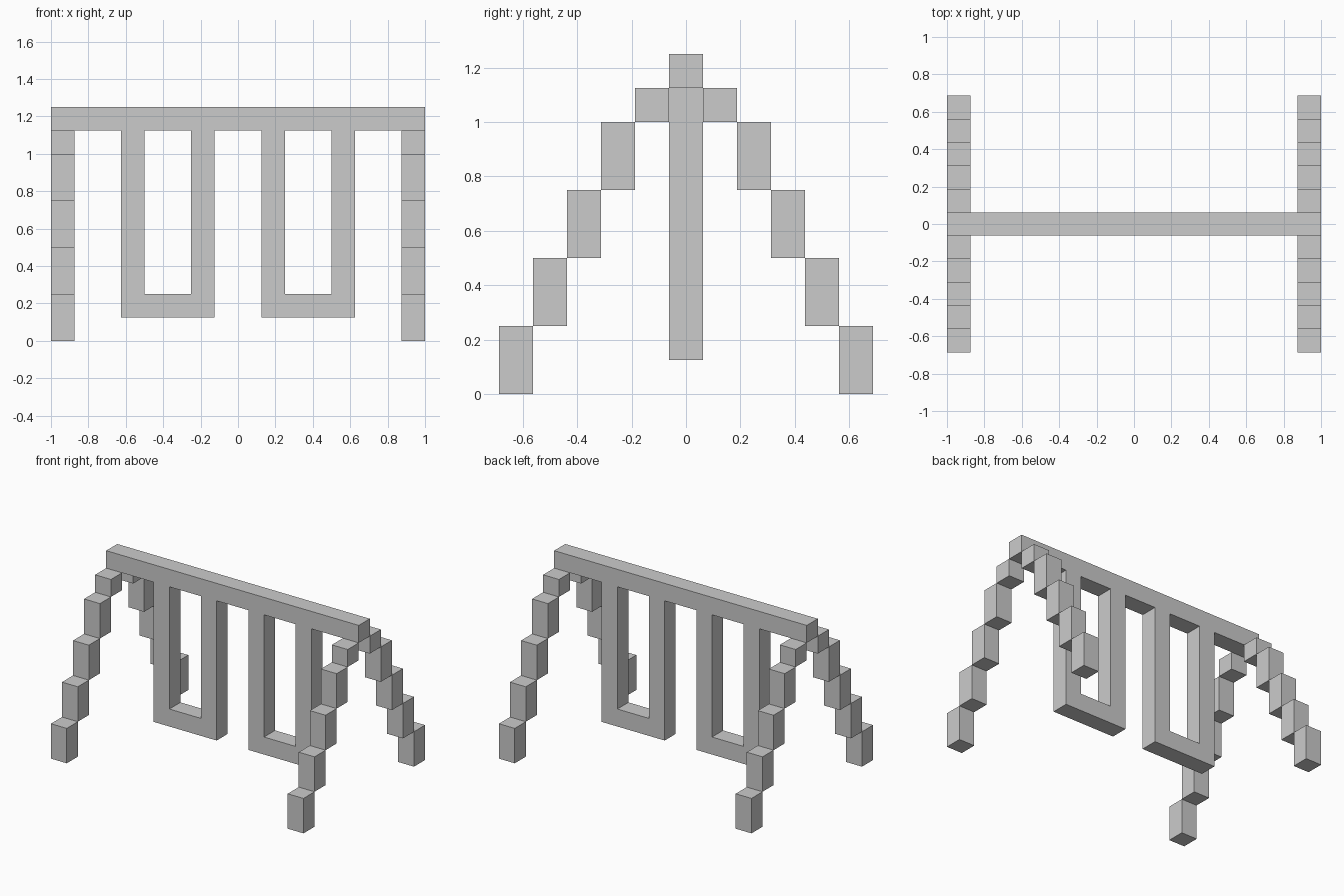
import bpy
import bmesh
from mathutils import Matrix, Vector

if "Cube" in bpy.data.objects:
    bpy.data.objects.remove(bpy.data.objects["Cube"])

U = 0.125  # block unit


def finish(name, bm):
    bmesh.ops.recalc_face_normals(bm, faces=bm.faces)
    mesh = bpy.data.meshes.new(name)
    bm.to_mesh(mesh)
    bm.free()
    obj = bpy.data.objects.new(name, mesh)
    bpy.context.collection.objects.link(obj)
    return obj


def add_box(bm, center, size):
    mat = Matrix.Translation(center) @ Matrix.Diagonal((*size, 1))
    bmesh.ops.create_cube(bm, size=1, matrix=mat)


# Top beam
bm = bmesh.new()
add_box(bm, (0, 0, 9.5 * U), (2, U, U))
finish("top_beam", bm)

# Swings: U-shaped profile (x, z in block units) extruded through the depth
profile = [(-2, 9), (-2, 1), (2, 1), (2, 9), (1, 9), (1, 2), (-1, 2), (-1, 9)]
for side, x in (("left", -3), ("right", 3)):
    bm = bmesh.new()
    verts = [bm.verts.new(((x + px) * U, -U / 2, pz * U)) for px, pz in profile]
    face = bm.faces.new(verts)
    ext = bmesh.ops.extrude_face_region(bm, geom=[face], use_keep_orig=True)
    moved = [g for g in ext["geom"] if isinstance(g, bmesh.types.BMVert)]
    bmesh.ops.translate(bm, verts=moved, vec=Vector((0, U, 0)))
    finish("swing_" + side, bm)

# Legs: stepped blocks descending from the beam, (bottom, top) in block units
steps = [(8, 9), (6, 8), (4, 6), (2, 4), (0, 2)]
for side, x in (("left", -7.5), ("right", 7.5)):
    for end, sy in (("front", -1), ("back", 1)):
        bm = bmesh.new()
        for i, (z0, z1) in enumerate(steps, 1):
            add_box(bm, (x * U, sy * i * U, (z0 + z1) / 2 * U),
                    (U, U, (z1 - z0) * U))
        finish(f"{end}_{side}_leg", bm)
